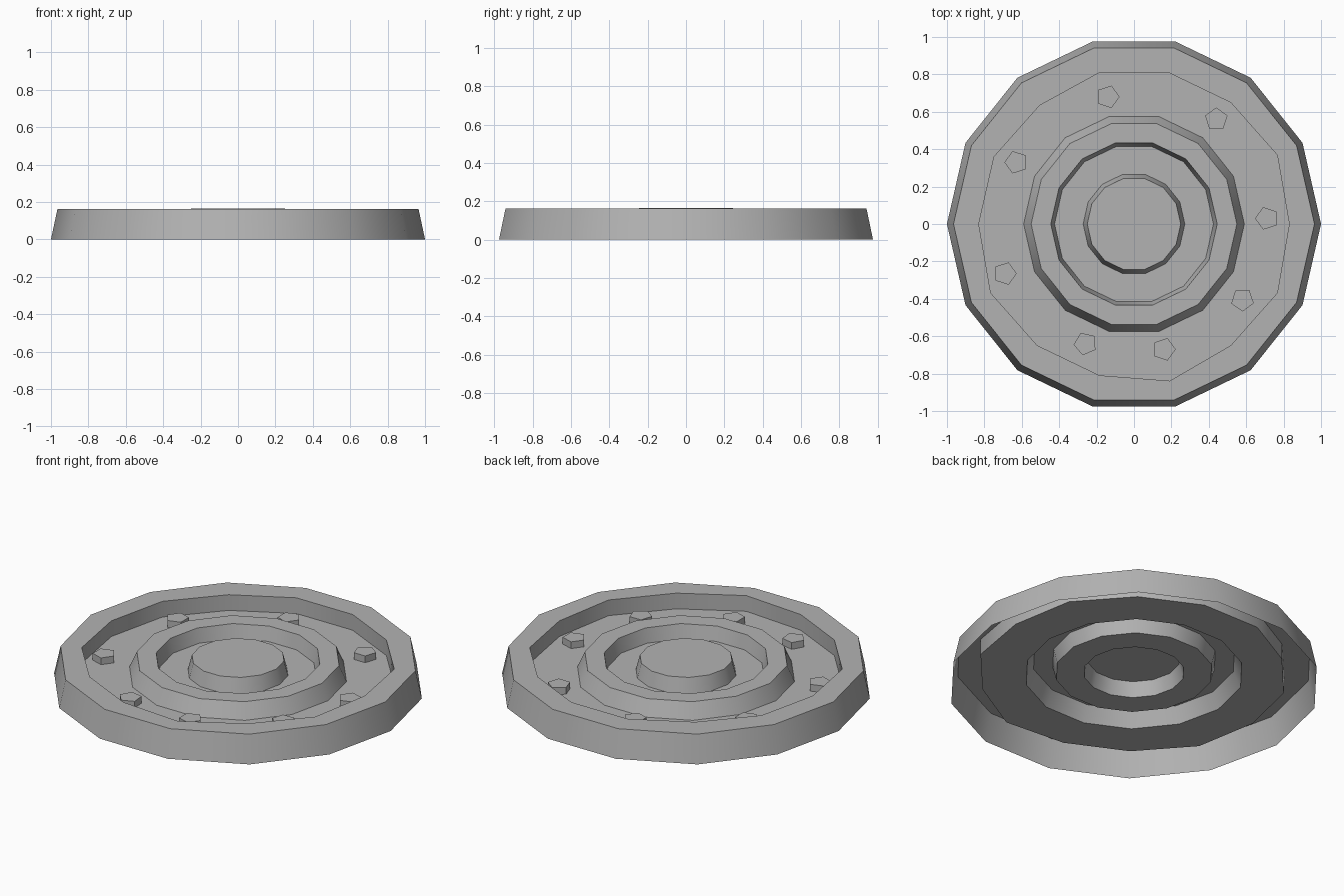
import bpy, bmesh
from math import sin, cos, radians, tau

if "Cube" in bpy.data.objects:
    bpy.data.objects.remove(bpy.data.objects["Cube"])

SIDES = 14
FLOOR = 0.07
# slightly uneven inner edge of the raised rim
RIM = [.83, .85, .83, .83, .83, .81, .83, .83, .85, .83, .83, .86, .83, .85]

# dark grey metal
METAL = bpy.data.materials.new("dark_metal")
METAL.diffuse_color = (.45, .45, .45, 1)
METAL.use_nodes = True
METAL.node_tree.nodes["Principled BSDF"].inputs["Base Color"].default_value = METAL.diffuse_color


def finish(bm, name, angle=30):
    mesh = bpy.data.meshes.new(name)
    bm.to_mesh(mesh)
    bm.free()
    mesh.materials.append(METAL)
    ob = bpy.data.objects.new(name, mesh)
    bpy.context.collection.objects.link(ob)
    bpy.ops.object.select_all(action='DESELECT')
    bpy.context.view_layer.objects.active = ob
    ob.select_set(True)
    bpy.ops.object.shade_smooth_by_angle(angle=radians(angle))
    return ob


def lathe(name, profile):
    """Open-bottomed shell: rings of (radius or radius list, z), last one capped."""
    bm = bmesh.new()
    rings = []
    for r, z in profile:
        radii = r if isinstance(r, list) else [r] * SIDES
        rings.append([bm.verts.new((q * cos(tau * i / SIDES), q * sin(tau * i / SIDES), z))
                      for i, q in enumerate(radii)])
    for a, b in zip(rings, rings[1:]):
        for i in range(SIDES):
            j = (i + 1) % SIDES
            bm.faces.new((a[i], a[j], b[j], b[i]))
    bm.faces.new(rings[-1])
    return finish(bm, name, 35)


# cover shell: outer wall, rim, sunken floor, raised ring, sunken floor, hub
lathe("cover_shell", [
    (1.0, 0), (.965, .163), (RIM, .163), (RIM, FLOOR),
    (.59, FLOOR), (.55, .162), (.445, .162), (.425, .08),
    (.272, .08), (.25, .166)])

# five-sided studs: x, y, rotation in degrees
STUDS = [(.71, .03, 180), (.44, .56, 90), (-.14, .68, 0), (-.63, .33, 180),
         (-.69, -.265, 0), (-.26, -.64, 185), (.16, -.67, 0), (.58, -.405, 55)]
for n, (x, y, rot) in enumerate(STUDS):
    bm = bmesh.new()
    low, high = [[bm.verts.new((x + .063 * cos(radians(rot) + tau * i / 5),
                                y + .063 * sin(radians(rot) + tau * i / 5), z))
                  for i in range(5)] for z in (FLOOR, FLOOR + .04)]
    for i in range(5):
        j = (i + 1) % 5
        bm.faces.new((low[i], low[j], high[j], high[i]))
    bm.faces.new(high)
    finish(bm, f"stud_{n + 1}")
